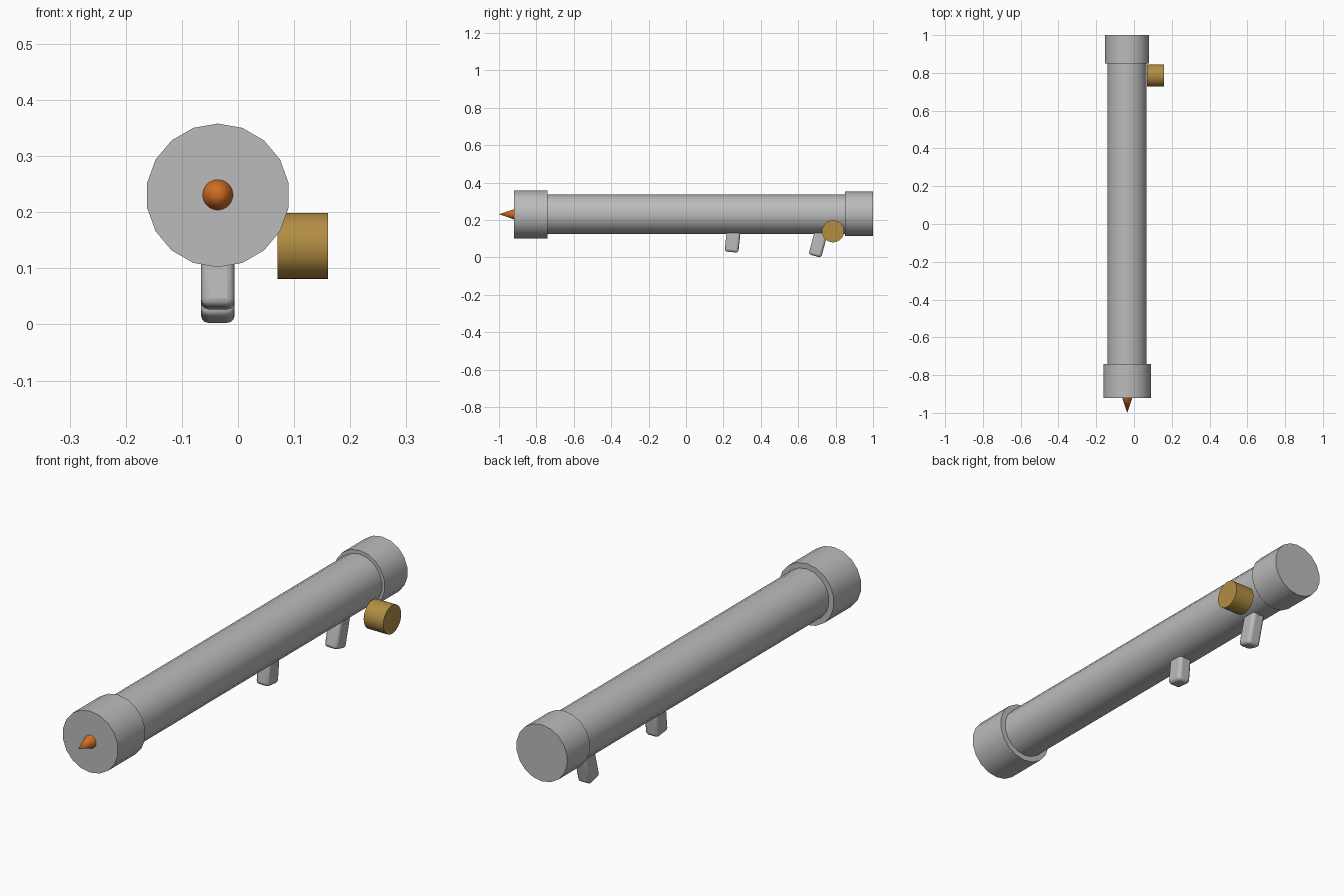
import bpy, math
from mathutils import Vector

if "Cube" in bpy.data.objects:
    bpy.data.objects.remove(bpy.data.objects["Cube"])

AX, AZ = -0.036, 0.231  # tube axis


def material(name, rgb):
    m = bpy.data.materials.new(name)
    m.diffuse_color = (*rgb, 1)
    m.use_nodes = True
    m.node_tree.nodes["Principled BSDF"].inputs["Base Color"].default_value = m.diffuse_color
    return m


GREY = material("light grey", (0.5, 0.5, 0.5))
BRASS = material("brass", (0.45, 0.27, 0.055))
ORANGE = material("orange", (0.62, 0.15, 0.018))


def finish(name, mat, angle=40):
    ob = bpy.context.object
    ob.name = name
    ob.data.materials.append(mat)
    bpy.ops.object.shade_smooth_by_angle(angle=math.radians(angle))
    return ob


def tube(name, y0, y1, r, z, sides=18):
    """Closed cylinder along y."""
    bpy.ops.mesh.primitive_cylinder_add(
        vertices=sides, radius=r, depth=y1 - y0,
        location=(AX, (y0 + y1) / 2, z), rotation=(math.pi / 2, 0, 0))
    return finish(name, GREY)


# Main tube and end caps
tube("main_tube", -0.80, 0.90, 0.105, AZ)
tube("front_cap", -0.92, -0.74, 0.128, 0.230)
tube("rear_cap", 0.85, 1.0, 0.118, 0.2335)

# Pointed tip, facing forward
bpy.ops.mesh.primitive_cone_add(
    vertices=32, radius1=0.027, radius2=0, depth=0.08,
    location=(AX, -0.96, AZ), rotation=(math.pi / 2, 0, 0))
finish("front_tip", ORANGE)

# Side knob
bpy.ops.mesh.primitive_cylinder_add(
    vertices=32, radius=0.059, depth=0.09,
    location=(0.115, 0.786, 0.14), rotation=(0, math.pi / 2, 0))
finish("side_knob", BRASS)


# Rounded grip and trigger under the tube, leaning forward at the foot
def peg(name, foot_y, foot_z, thick, length, tilt):
    t = math.radians(tilt)
    up = Vector((0, math.sin(t), math.cos(t)))
    centre = Vector((AX, foot_y, foot_z)) + up * (length / 2)
    bpy.ops.mesh.primitive_cube_add(size=1, location=centre, rotation=(-t, 0, 0))
    ob = bpy.context.object
    ob.scale = (0.06, thick, length)
    bpy.ops.object.transform_apply(location=False, rotation=False, scale=True)
    bev = ob.modifiers.new("round", "BEVEL")
    bev.width, bev.segments = 0.014, 3
    finish(name, GREY)


peg("front_peg", 0.243, 0.029, 0.074, 0.15, 6)
peg("rear_peg", 0.689, 0.008, 0.070, 0.17, 15)
